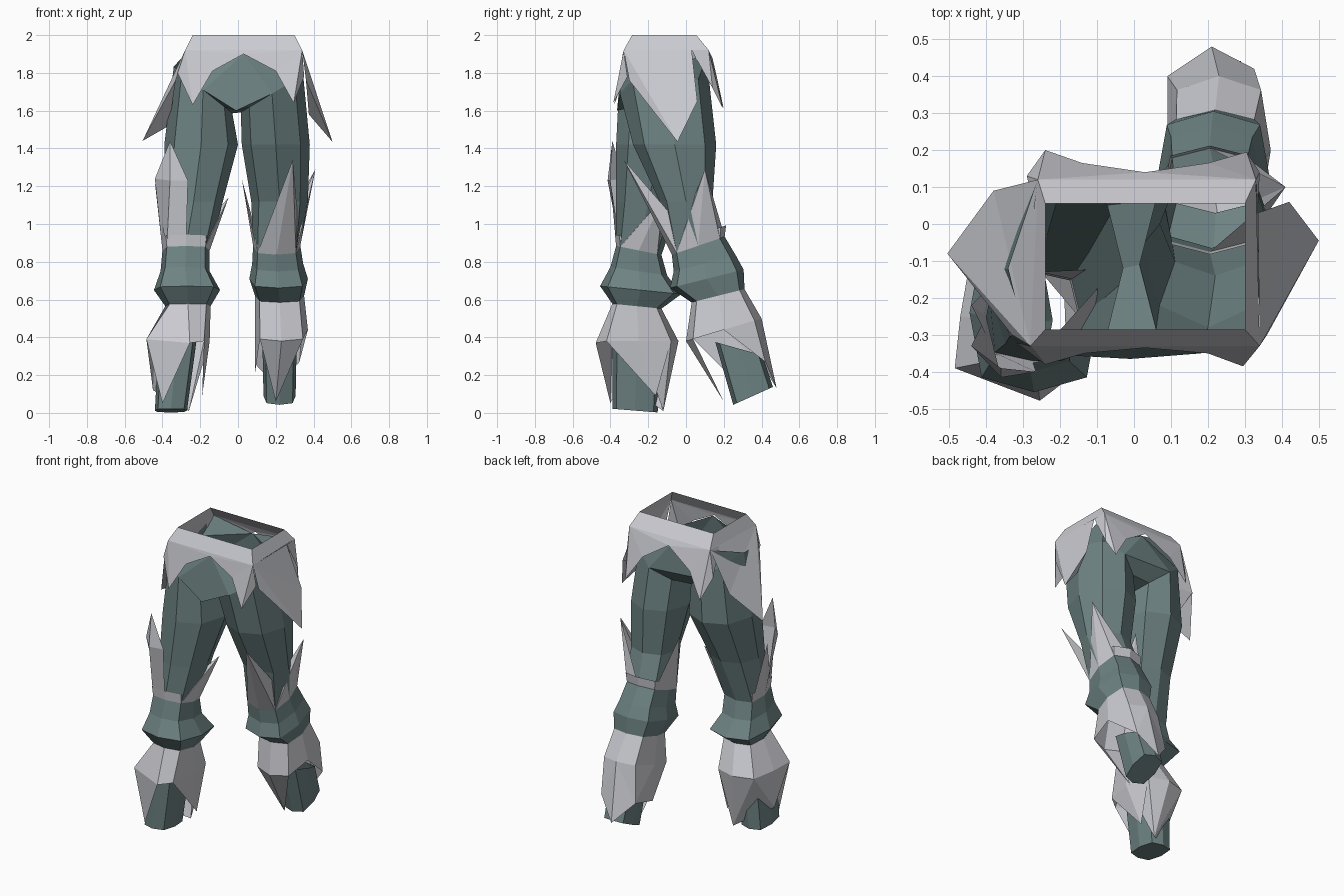
import bpy, bmesh, math

if "Cube" in bpy.data.objects:
    bpy.data.objects.remove(bpy.data.objects["Cube"])


def material(name, rgb):
    m = bpy.data.materials.new(name)
    m.diffuse_color = (*rgb, 1)
    m.use_nodes = True
    m.node_tree.nodes["Principled BSDF"].inputs["Base Color"].default_value = m.diffuse_color
    return m


GREY = material("light grey armour", (0.60, 0.605, 0.645))
TEAL = material("dull teal cloth", (0.155, 0.225, 0.225))


def build(name, faces, mat):
    """Flat-shaded object from faces given as lists of points."""
    bm = bmesh.new()
    for f in faces:
        bm.faces.new([bm.verts.new(p) for p in f])
    bmesh.ops.remove_doubles(bm, verts=bm.verts, dist=0.0005)
    bmesh.ops.recalc_face_normals(bm, faces=bm.faces)
    me = bpy.data.meshes.new(name)
    bm.to_mesh(me)
    bm.free()
    me.materials.append(mat)
    ob = bpy.data.objects.new(name, me)
    bpy.context.collection.objects.link(ob)
    return ob


def ring(cx, cy, cz, rx, ry, sx=0, sy=0, boxy=1.15):
    """Eight-sided ring, tilted by slopes sx and sy (0 = +x, 2 = back, 6 = front)."""
    pts = []
    for k in range(8):
        a = k * math.pi / 4
        s = 1.0 if k % 2 == 0 else boxy
        dx, dy = rx * math.cos(a) * s, ry * math.sin(a) * s
        pts.append((cx + dx, cy + dy, cz + sx * dx + sy * dy))
    return pts


def loft(rings):
    out = []
    for a, b in zip(rings, rings[1:]):
        n = len(a)
        out += [[a[i], a[(i + 1) % n], b[(i + 1) % n], b[i]] for i in range(n)]
    return out


def fan(pts):
    return [[pts[0], pts[i], pts[i + 1]] for i in range(1, len(pts) - 1)]


def spike(r, idx, tip):
    """Pointed plate growing from part of a ring."""
    return fan([tip] + [r[i] for i in idx])


def band(r, dz, s):
    cx, cy = sum(p[0] for p in r) / 8, sum(p[1] for p in r) / 8
    return [(cx + (x - cx) * s, cy + (y - cy) * s, z + dz) for x, y, z in r]


def leg(side, thigh, cuff, mid, foot, knee_tips, shin_tips, knee_extra, shin_extra):
    """Thigh tube, knee guards, knee cuff, shin guard and foot; returns the hip ring."""
    thigh = [ring(*p, boxy=1.03) for p in thigh]
    cuff, foot = ([ring(*p) for p in q] for q in (cuff, foot))
    build(side + "_thigh", loft(thigh + [cuff[0]]), TEAL)
    build(side + "_knee_cuff", loft(cuff), TEAL)
    guards = loft([cuff[0], band(cuff[0], 0.06, 1.05)]) + list(knee_extra)
    for idx, tip in knee_tips:
        guards += spike(cuff[0], idx, tip)
    build(side + "_knee_guards", guards, GREY)
    shin = loft([cuff[-1], mid]) + list(shin_extra)
    for idx, tip in shin_tips:
        shin += spike(mid, idx, tip)
    build(side + "_shin_guard", shin, GREY)
    build(side + "_foot", loft(foot) + [foot[-1]], TEAL)
    return thigh[0]


# Forward leg (x < 0), with a tall two-stage plate in front of the thigh
CUFF_A = [(-0.275, -0.25, 0.86, 0.125, 0.12, 0, -0.2),
          (-0.28, -0.25, 0.75, 0.13, 0.15, 0, -0.15),
          (-0.27, -0.24, 0.65, 0.175, 0.215, 0, -0.1),
          (-0.265, -0.26, 0.565, 0.12, 0.13, 0, -0.1)]
base = ring(*CUFF_A[0])
L, M, R = (-0.44, -0.33, 1.24), (-0.36, -0.415, 1.23), (-0.265, -0.40, 1.23)
tip = (-0.36, -0.39, 1.44)
tall_plate = [[base[4], base[5], M, L], [base[5], base[6], R, M], [L, M, tip], [M, R, tip]]
mid_a = ring(-0.31, -0.25, 0.38, 0.16, 0.21)
mid_a[5], mid_a[6] = (-0.485, -0.39, 0.39), (-0.255, -0.478, 0.37)
back_a, outer_a = (-0.26, -0.12, 0.01), (-0.45, -0.28, 0.12)
A = leg("forward",
        [(-0.185, -0.12, 1.71, 0.155, 0.235, -0.8),
         (-0.195, -0.13, 1.42, 0.195, 0.24),
         (-0.235, -0.2, 1.12, 0.155, 0.17)],
        CUFF_A, mid_a,
        [(-0.32, -0.26, 0.38, 0.10, 0.13), (-0.355, -0.27, 0.012, 0.085, 0.12, 0, -0.08)],
        [([6, 7, 0, 1, 2], (-0.05, -0.12, 1.14)), ([3, 4, 5], (-0.44, -0.22, 1.22))],
        [([4, 5, 6], (-0.40, -0.40, 0.05)), ([0, 1, 2, 3], back_a),
         ([3, 4, 5], outer_a), ([7, 0, 1], (-0.19, -0.16, 0.09))],
        tall_plate, [[mid_a[3], back_a, outer_a]])

# Trailing leg (x > 0), swept backwards
mid_b = ring(0.23, 0.2, 0.44, 0.14, 0.2, 0, 0.3)
t1, t2, t3 = (0.325, 0.42, 0.27), (0.09, 0.40, 0.26), (0.21, 0.48, 0.13)
t4 = (0.09, 0.22, 0.21)
B = leg("trailing",
        [(0.18, -0.11, 1.69, 0.165, 0.24, 0.6),
         (0.2, -0.06, 1.42, 0.18, 0.22),
         (0.22, 0.0, 1.12, 0.15, 0.14)],
        [(0.205, 0.065, 0.885, 0.125, 0.14, 0, 0.34),
         (0.21, 0.10, 0.79, 0.135, 0.165, 0, 0.25),
         (0.215, 0.11, 0.71, 0.155, 0.195, 0, 0.25),
         (0.22, 0.17, 0.62, 0.13, 0.14, 0, 0.25)],
        mid_b,
        [(0.22, 0.28, 0.34, 0.09, 0.125, 0, -0.28), (0.22, 0.355, 0.09, 0.085, 0.105, 0, 0.45)],
        [([5, 6, 7, 0], (0.29, -0.33, 1.34)), ([6, 7, 0, 1, 2], (0.41, 0.10, 1.29)),
         ([3, 4, 5], (0.02, 0.04, 1.24))],
        [([0, 1, 2], t1), ([2, 3, 4], t2), ([5, 6, 7], (0.2, 0.2, 0.06)), ([4, 5], t4)],
        [], [[mid_b[2], t1, t3], [mid_b[2], t3, t2], [mid_b[4], t2, t4]])

# Waist belt, open at the top and bottom
top = [(-0.24, -0.285, 2), (0.30, -0.285, 2), (0.30, 0.055, 2), (-0.24, 0.055, 2)]
low = [(-0.28, -0.33, 1.92), (0.34, -0.33, 1.92), (0.33, 0.12, 1.92), (-0.26, 0.12, 1.92)]
build("waist_belt", loft([top, low]), GREY)

# Pelvis cloth: crotch strip between the hip rings plus front and back peaks
P, Q, C = (0.03, -0.325, 1.9), (0.03, 0.11, 1.88), (-0.01, -0.365, 1.6)
ia, ib = (7, 0, 1, 2), (5, 4, 3, 2)
pelvis = [[A[ia[k]], A[ia[k + 1]], B[ib[k + 1]], B[ib[k]]] for k in range(3)]
pelvis += fan([C, P, A[6], A[7], B[5], B[6], P])
pelvis += [[P, A[5], A[6]], [P, B[6], B[7]], [Q, A[2], B[2]], [Q, A[3], A[2]], [Q, B[2], B[1]]]
pelvis += [[Q, low[3], A[3]], [low[3], A[4], A[3]], [Q, B[1], low[2]], [low[2], B[1], B[0]]]
build("pelvis", pelvis, TEAL)

# Pointed skirt panels, two in front and two behind
front_mid, back_mid = (0.03, -0.335, 1.9), (0.03, 0.14, 1.88)
build("front_skirt",
      [[low[0], low[1], front_mid]]
      + fan([low[0], front_mid, (-0.135, -0.35, 1.81), (-0.24, -0.38, 1.63), (-0.32, -0.32, 1.8)])
      + fan([low[1], front_mid, (0.2, -0.35, 1.81), (0.295, -0.385, 1.64), (0.35, -0.31, 1.78)]), GREY)
build("back_skirt",
      [[low[2], low[3], back_mid]]
      + fan([low[3], back_mid, (-0.14, 0.165, 1.77), (-0.24, 0.2, 1.61), (-0.29, 0.13, 1.75), (-0.27, 0.04, 1.92)])
      + fan([low[2], back_mid, (0.2, 0.165, 1.77), (0.305, 0.195, 1.61), (0.34, 0.14, 1.72), (0.335, 0.03, 1.92)]),
      GREY)


# Flared hip plates: outer sheet plus a return on the inner side
def hip_plate(name, corner, front, tip, back, end, inner):
    build(name, fan([corner, front, tip, back, end])
          + [[front, inner, tip], [inner, back, tip]], GREY)


hip_plate("right_hip_plate", low[1], (0.36, -0.3, 1.76), (0.5, -0.045, 1.435),
          (0.42, 0.06, 1.65), (0.335, 0.03, 1.92), (0.375, -0.08, 1.58))
hip_plate("left_hip_plate", low[0], (-0.33, -0.3, 1.76), (-0.505, -0.08, 1.44),
          (-0.38, 0.09, 1.65), low[3], (-0.365, -0.1, 1.52))
